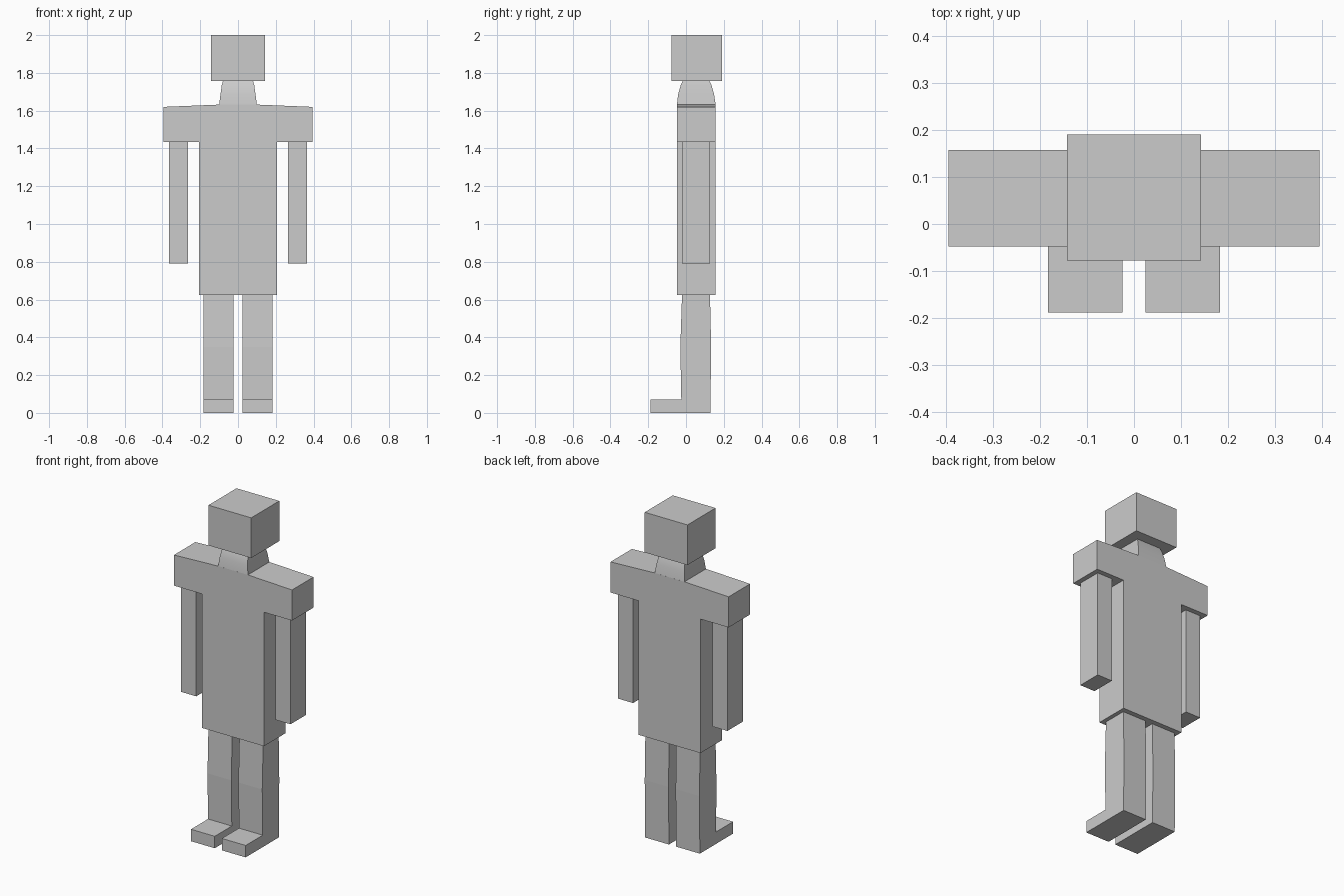
import bpy, bmesh, math

if "Cube" in bpy.data.objects:
    bpy.data.objects.remove(bpy.data.objects["Cube"])


def finish(name, bm, smooth=False):
    bmesh.ops.recalc_face_normals(bm, faces=bm.faces)
    mesh = bpy.data.meshes.new(name)
    bm.to_mesh(mesh)
    bm.free()
    obj = bpy.data.objects.new(name, mesh)
    bpy.context.collection.objects.link(obj)
    if smooth:
        bpy.ops.object.select_all(action='DESELECT')
        obj.select_set(True)
        bpy.context.view_layer.objects.active = obj
        bpy.ops.object.shade_smooth_by_angle(angle=math.radians(30))
    return obj


def loft(name, rings, smooth=False):
    """Stack rectangular sections given as (x0, x1, y0, y1, z)."""
    bm = bmesh.new()
    loops = [[bm.verts.new(p) for p in ((a, c, z), (b, c, z), (b, d, z), (a, d, z))]
             for a, b, c, d, z in rings]
    for lo, hi in zip(loops, loops[1:]):
        for i in range(4):
            j = (i + 1) % 4
            bm.faces.new((lo[i], lo[j], hi[j], hi[i]))
    bm.faces.new(loops[0][::-1])
    bm.faces.new(loops[-1])
    return finish(name, bm, smooth)


def box(name, x0, x1, y0, y1, z0, z1):
    return loft(name, [(x0, x1, y0, y1, z0), (x0, x1, y0, y1, z1)])


def extrude(name, axis, points, start, end):
    """Extrude a closed profile along x (points are y, z) or y (points are x, z)."""
    bm = bmesh.new()
    place = (lambda p, t: (t, *p)) if axis == 'x' else (lambda p, t: (p[0], t, p[1]))
    face = bm.faces.new([bm.verts.new(place(p, start)) for p in points])
    out = bmesh.ops.extrude_face_region(bm, geom=[face])
    move = (end - start, 0, 0) if axis == 'x' else (0, end - start, 0)
    bmesh.ops.translate(bm, vec=move,
                        verts=[g for g in out['geom'] if isinstance(g, bmesh.types.BMVert)])
    return finish(name, bm)


def mirror_x(obj):
    obj.modifiers.new("Mirror", 'MIRROR').use_mirror_merge = False


# Head block
box("head", -0.143, 0.143, -0.078, 0.19, 1.757, 2.0)

# Tapered neck
loft("neck", [(-0.1, 0.1, -0.048, 0.157, 1.63),
              (-0.093, 0.093, -0.042, 0.149, 1.685),
              (-0.086, 0.086, -0.028, 0.135, 1.735),
              (-0.079, 0.079, -0.015, 0.123, 1.76)], smooth=True)

# T-shaped torso with sloping shoulders
half = [(0.207, 0.625), (0.207, 1.435), (0.395, 1.435), (0.395, 1.62), (0.1, 1.632)]
extrude("torso", 'y', half + [(-x, z) for x, z in reversed(half)], -0.048, 0.157)

# Arms
mirror_x(box("arms", 0.265, 0.366, -0.021, 0.127, 0.79, 1.435))

# Legs with a slight swell, joined to the feet
leg = [(-0.021, 0.625), (-0.03, 0.35), (-0.025, 0.072), (-0.188, 0.072),
       (-0.188, 0.0), (0.129, 0.0), (0.133, 0.35), (0.127, 0.625)]
mirror_x(extrude("legs", 'x', leg, 0.024, 0.183))
